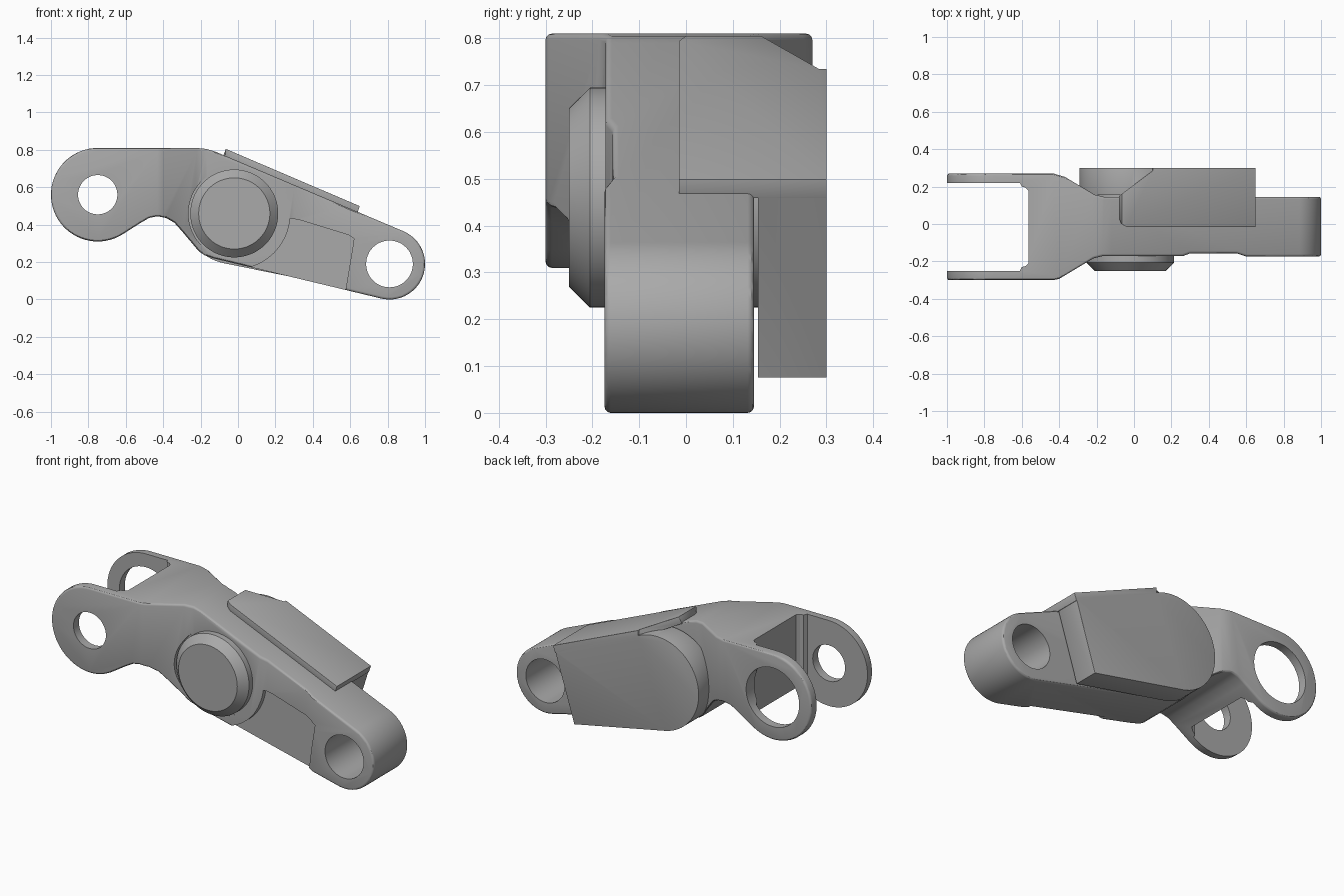
import bpy, bmesh
from math import cos, sin, radians

if "Cube" in bpy.data.objects:
    bpy.data.objects.remove(bpy.data.objects["Cube"])

grey = bpy.data.materials.new("plain_grey")
grey.use_nodes = True
grey.diffuse_color = (0.4, 0.4, 0.4, 1)
grey.node_tree.nodes["Principled BSDF"].inputs["Base Color"].default_value = (0.4, 0.4, 0.4, 1)


def arc(center, r, start, end, n=28):
    angles = [radians(start + (end - start) * i / n) for i in range(n + 1)]
    return [(center[0] + r * cos(a), center[1] + r * sin(a)) for a in angles]


def prism(name, outline, low, high, axis="Y"):
    """Extrude a flat outline along Y (outline in x, z) or Z (outline in x, y)."""
    place = (lambda p, t: (p[0], t, p[1])) if axis == "Y" else (lambda p, t: (p[0], p[1], t))
    bm = bmesh.new()
    ends = [[bm.verts.new(place(p, t)) for p in outline] for t in (low, high)]
    for ring in ends:
        bm.faces.new(ring)
    for i in range(len(outline)):
        j = (i + 1) % len(outline)
        bm.faces.new((ends[0][i], ends[0][j], ends[1][j], ends[1][i]))
    bmesh.ops.recalc_face_normals(bm, faces=bm.faces)
    mesh = bpy.data.meshes.new(name)
    bm.to_mesh(mesh)
    bm.free()
    mesh.materials.append(grey)
    obj = bpy.data.objects.new(name, mesh)
    bpy.context.collection.objects.link(obj)
    return obj


def apply(obj, kind, **settings):
    bpy.context.view_layer.objects.active = obj
    mod = obj.modifiers.new(kind.lower(), kind)
    for key, value in settings.items():
        setattr(mod, key, value)
    bpy.ops.object.modifier_apply(modifier=mod.name)


def combine(obj, other, operation="DIFFERENCE"):
    apply(obj, "BOOLEAN", object=other, operation=operation, solver="EXACT")
    bpy.data.objects.remove(other)


def round_edges(obj, width):
    apply(obj, "BEVEL", width=width, segments=3, limit_method="ANGLE", angle_limit=radians(35))


def smooth(obj):
    bpy.ops.object.select_all(action="DESELECT")
    obj.select_set(True)
    bpy.context.view_layer.objects.active = obj
    bpy.ops.object.shade_smooth_by_angle(angle=radians(30))


FORK, PIVOT, EYE = (-0.75, 0.56), (-0.02, 0.46), (0.81, 0.19)

# Link body: side outline trimmed by a plan outline
side = arc(FORK, 0.25, 90, 302, 40)
side += [(-0.52, 0.41), (-0.475, 0.436), (-0.43, 0.445), (-0.385, 0.436), (-0.34, 0.41),
         (-0.3, 0.365), (-0.21, 0.258), (-0.18, 0.237), (-0.13, 0.22)]
side += arc(EYE, 0.19, 257, 427, 36) + [(-0.12, 0.79), (-0.17, 0.805), (-0.22, 0.81)]
plan = [(-1.1, -0.3), (-0.43, -0.3), (-0.4, -0.293), (-0.22, -0.185), (-0.17, -0.172),
        (0.26, -0.172), (0.3, -0.157), (0.55, -0.157), (0.6, -0.174), (1.1, -0.174),
        (1.1, 0.145), (-0.16, 0.145), (-0.21, 0.157), (-0.37, 0.252), (-0.43, 0.27), (-1.1, 0.27)]
body = prism("link_body", side, -0.5, 0.5)
combine(body, prism("plan_trim", plan, -0.5, 1.5, "Z"), "INTERSECT")
round_edges(body, 0.013)

# Fork gap with rounded inner corners
gap = [(-1.2, -0.25), (-0.61, -0.25), (-0.6, -0.23), (-0.58, -0.225), (-0.565, -0.21),
       (-0.565, 0.18), (-0.58, 0.195), (-0.6, 0.2), (-0.61, 0.22), (-1.2, 0.22)]
combine(body, prism("fork_gap", gap, -0.5, 1.5, "Z"))

# Holes: small in front fork arm, large in back arm, one through the eye
for center, radius, low, high in ((FORK, 0.105, -0.4, 0), (FORK, 0.172, 0, 0.4), (EYE, 0.125, -0.4, 0.4)):
    combine(body, prism("hole", arc(center, radius, 0, 352.5, 47), low, high))

# Spot face round the pivot and the shallow pocket beside it
combine(body, prism("spot_face", arc(PIVOT, 0.245, 0, 354, 59), -0.5, -0.171))
pocket = arc(PIVOT, 0.3, -75, -5, 16) + [(0.33, 0.425), (0.59, 0.345), (0.62, 0.325),
                                         (0.615, 0.29), (0.55, -0.1), (0.06, -0.1)]
combine(body, prism("pocket", pocket, -0.5, -0.14))
smooth(body)

# Pivot pin with a chamfered head
pin = prism("pivot_pin", arc(PIVOT, 0.235, 0, 355, 71), -0.205, 0.2)
head = bmesh.new()
head.from_mesh(pin.data)
cap = min(head.faces, key=lambda f: f.calc_center_median().y)
extruded = bmesh.ops.extrude_face_region(head, geom=[cap])
bmesh.ops.delete(head, geom=[cap], context="FACES_ONLY")
for v in [g for g in extruded["geom"] if isinstance(g, bmesh.types.BMVert)]:
    v.co.x = PIVOT[0] + (v.co.x - PIVOT[0]) * 0.81
    v.co.z = PIVOT[1] + (v.co.z - PIVOT[1]) * 0.81
    v.co.y = -0.25
head.to_mesh(pin.data)
head.free()
smooth(pin)

# Back cover: side plate joined to a sloping flange over the body
cover = prism("back_cover", arc(PIVOT, 0.272, 67, 257, 40) + [(0.513, 0.075), (0.637, 0.47)], 0.154, 0.3)
flange = prism("cover_flange", [(-0.08, 0.765), (0.637, 0.459), (0.651, 0.499), (-0.065, 0.805)], -0.2, 0.3)
flange_plan = [(-0.08, 0.03), (-0.067, 0.0), (-0.04, -0.015), (1, -0.015), (1, 0.4),
               (0.1, 0.4), (0.1, 0.285), (-0.08, 0.15)]
combine(flange, prism("flange_trim", flange_plan, -0.5, 1.5, "Z"), "INTERSECT")
combine(cover, flange, "UNION")
round_edges(cover, 0.013)
smooth(cover)
